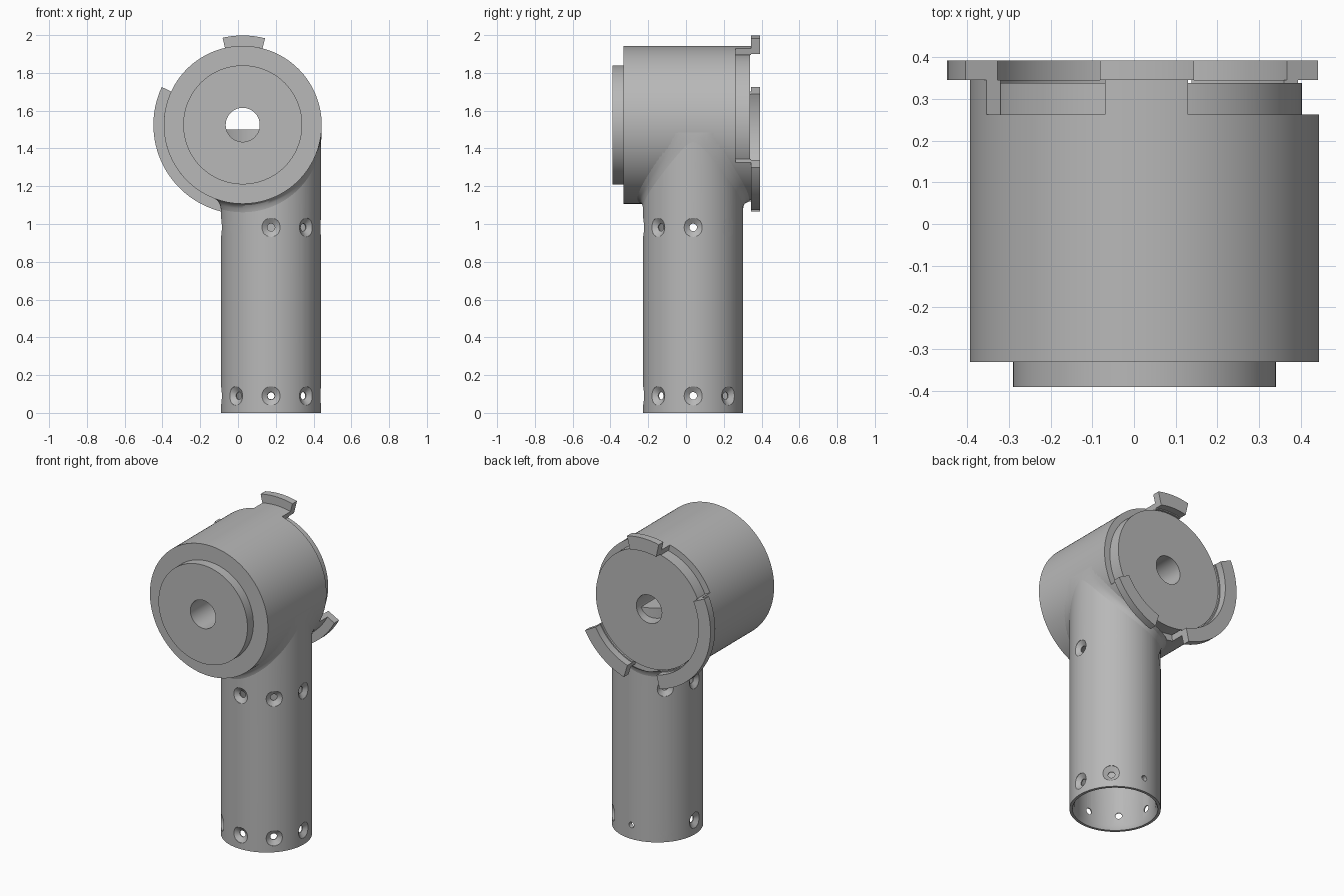
import bpy, bmesh, math
from math import cos, sin, radians, sqrt, tau
from mathutils import Matrix, Vector

cube = bpy.data.objects.get("Cube")
if cube:
    bpy.data.objects.remove(cube)

grey = bpy.data.materials.new("machined_grey")
grey.use_nodes = True
GREY = (0.48, 0.48, 0.48, 1)
grey.diffuse_color = GREY
grey.node_tree.nodes["Principled BSDF"].inputs["Base Color"].default_value = GREY

# Drum frame: local z runs along world y, local y runs up
DX, DZ, DR = 0.025, 1.525, 0.418
DRUM = Matrix(((1, 0, 0, DX), (0, 0, 1, 0), (0, 1, 0, DZ), (0, 0, 0, 1)))
# Tube frame
TX, TY, TR = 0.175, 0.038, 0.265
TUBE = Matrix.Translation((TX, TY, 0))


def sweep(bm, profile, frame, start=0, end=360, steps=96):
    """Turn a closed (radius, height) outline about local z, fully or as an arc."""
    part = bmesh.new()
    full = end - start >= 360
    count = steps if full else steps + 1
    rings = []
    for i in range(count):
        a = radians(start + (end - start) * i / steps)
        rings.append([part.verts.new((r * cos(a), r * sin(a), h)) for r, h in profile])
    n = len(profile)
    for i in range(steps):
        p, q = rings[i], rings[(i + 1) % count]
        for j in range(n):
            k = (j + 1) % n
            if profile[j][0] == 0 and profile[k][0] == 0:
                continue
            if profile[j][0] == 0:
                part.faces.new((p[j], q[k], p[k]))
            elif profile[k][0] == 0:
                part.faces.new((p[j], q[j], q[k]))
            else:
                part.faces.new((p[j], q[j], q[k], p[k]))
    if not full:
        part.faces.new(rings[0])
        part.faces.new(rings[-1])
    bmesh.ops.remove_doubles(part, verts=part.verts, dist=1e-5)
    part.transform(frame)
    bmesh.ops.recalc_face_normals(part, faces=part.faces)
    mesh = bpy.data.meshes.new("temp")
    part.to_mesh(mesh)
    part.free()
    bm.from_mesh(mesh)
    bpy.data.meshes.remove(mesh)


def box_outline(r0, r1, h0, h1):
    return [(r0, h0), (r1, h0), (r1, h1), (r0, h1)]


def finish(name, bm):
    mesh = bpy.data.meshes.new(name)
    bm.to_mesh(mesh)
    bm.free()
    mesh.materials.append(grey)
    obj = bpy.data.objects.new(name, mesh)
    bpy.context.collection.objects.link(obj)
    return obj


def carve(obj, bm):
    """Subtract a cutter mesh and bake the result."""
    cutter = finish("cutter", bm)
    cutter.hide_render = True
    mod = obj.modifiers.new("cut", 'BOOLEAN')
    mod.operation, mod.solver, mod.object = 'DIFFERENCE', 'EXACT', cutter
    graph = bpy.context.evaluated_depsgraph_get()
    baked = bpy.data.meshes.new_from_object(obj.evaluated_get(graph))
    obj.modifiers.clear()
    obj.data = baked
    bpy.data.objects.remove(cutter)


def on_drum(angle, radius):
    a = radians(angle)
    return DRUM @ Matrix.Translation((radius * cos(a), radius * sin(a), 0))


# Drum body with front cap, rear disc and centre bore
bm = bmesh.new()
sweep(bm, [(0.09, -0.39), (0.315, -0.39), (0.315, -0.33), (DR, -0.33),
           (DR, 0.262), (0.377, 0.262), (0.377, 0.338), (0.09, 0.338)], DRUM, steps=128)
drum = finish("drum_body", bm)

# Four curved recesses and eight counterbores in the front rim
bm = bmesh.new()
for mid in range(0, 360, 90):
    sweep(bm, box_outline(0.325, 0.392, -0.35, -0.295), DRUM, mid - 23, mid + 23, 16)
    for off in (30, 60):
        sweep(bm, box_outline(0, 0.03, -0.35, -0.308), on_drum(mid + off, 0.366), steps=20)
carve(drum, bm)

# Bolts: socket heads in the counterbores, bosses in the recesses
bm = bmesh.new()
for mid in range(0, 360, 90):
    for off in (30, 60):
        sweep(bm, box_outline(0.009, 0.018, -0.322, -0.305), on_drum(mid + off, 0.366), steps=16)
    sweep(bm, box_outline(0.016, 0.028, -0.325, -0.29), on_drum(mid + 10.7, 0.37), steps=20)
finish("rim_bolts", bm)

# Rear rim walls and flange tabs with bolt holes: start, end, hole angles
TABS = {"top": (75.5, 103, (85,)),
        "side": (155, 256.4, (175, 220, 250)),
        "lower": (287.3, 331.5, (310,))}
for label, (start, end, holes) in TABS.items():
    bm = bmesh.new()
    sweep(bm, [(0.381, 0.26), (DR, 0.26), (DR, 0.345), (0.473, 0.345),
               (0.473, 0.392), (0.388, 0.392), (0.388, 0.345), (0.381, 0.345)],
          DRUM, start, end, 32)
    tab = finish(label + "_flange_tab", bm)
    bm = bmesh.new()
    for angle in holes:
        sweep(bm, box_outline(0, 0.014, 0.33, 0.41), on_drum(angle, 0.434), steps=16)
    carve(tab, bm)

# Support tube, bored from below and relieved inside the drum
bm = bmesh.new()
sweep(bm, box_outline(0, TR, 0, 1.5), TUBE)
tube = finish("support_tube", bm)
bm = bmesh.new()
sweep(bm, [(0, -0.1), (0.248, -0.1), (0.248, 0), (0.236, 0.025), (0.236, 1.1), (0, 1.1)], TUBE)
sweep(bm, box_outline(0, 0.32, -0.5, 0.5), DRUM)
carve(tube, bm)

# Two rows of eight radial holes, countersunk except at the rear
bm = bmesh.new()
for z in (0.09, 0.982):
    for i in range(8):
        a = i * tau / 8
        out = Vector((cos(a), sin(a), 0))
        frame = Matrix.Translation((TX, TY, z)) @ out.to_track_quat('Z', 'Y').to_matrix().to_4x4()
        if i == 2:
            outline = box_outline(0, 0.018, 0.2, 0.3)
        else:
            outline = [(0, 0.2), (0.02, 0.2), (0.02, 0.242), (0.05, 0.262), (0.05, 0.3), (0, 0.3)]
        sweep(bm, outline, frame, steps=24)
carve(tube, bm)

# Blended collar where the tube meets the drum
bm = bmesh.new()
rings = []
for grow, drop in ((0.0005, 0.045), (0.005, 0.024), (0.015, 0.008), (0.036, -0.003)):
    ring = []
    for i in range(96):
        a = tau * i / 96
        x = min(TX + (TR + grow) * cos(a), DX + DR - 0.002)
        z = DZ - sqrt(DR ** 2 - (x - DX) ** 2) - drop
        ring.append(bm.verts.new((x, TY + (TR + grow) * sin(a), z)))
    rings.append(ring)
for low, high in zip(rings, rings[1:]):
    for i in range(96):
        j = (i + 1) % 96
        bm.faces.new((low[i], low[j], high[j], high[i]))
finish("blend_collar", bm)

# Smooth curved surfaces, keep machined edges crisp
bpy.ops.object.select_all(action='DESELECT')
for obj in bpy.context.collection.objects:
    if obj.type == 'MESH' and grey.name in obj.data.materials:
        obj.select_set(True)
        bpy.context.view_layer.objects.active = obj
bpy.ops.object.shade_smooth_by_angle(angle=radians(30))
